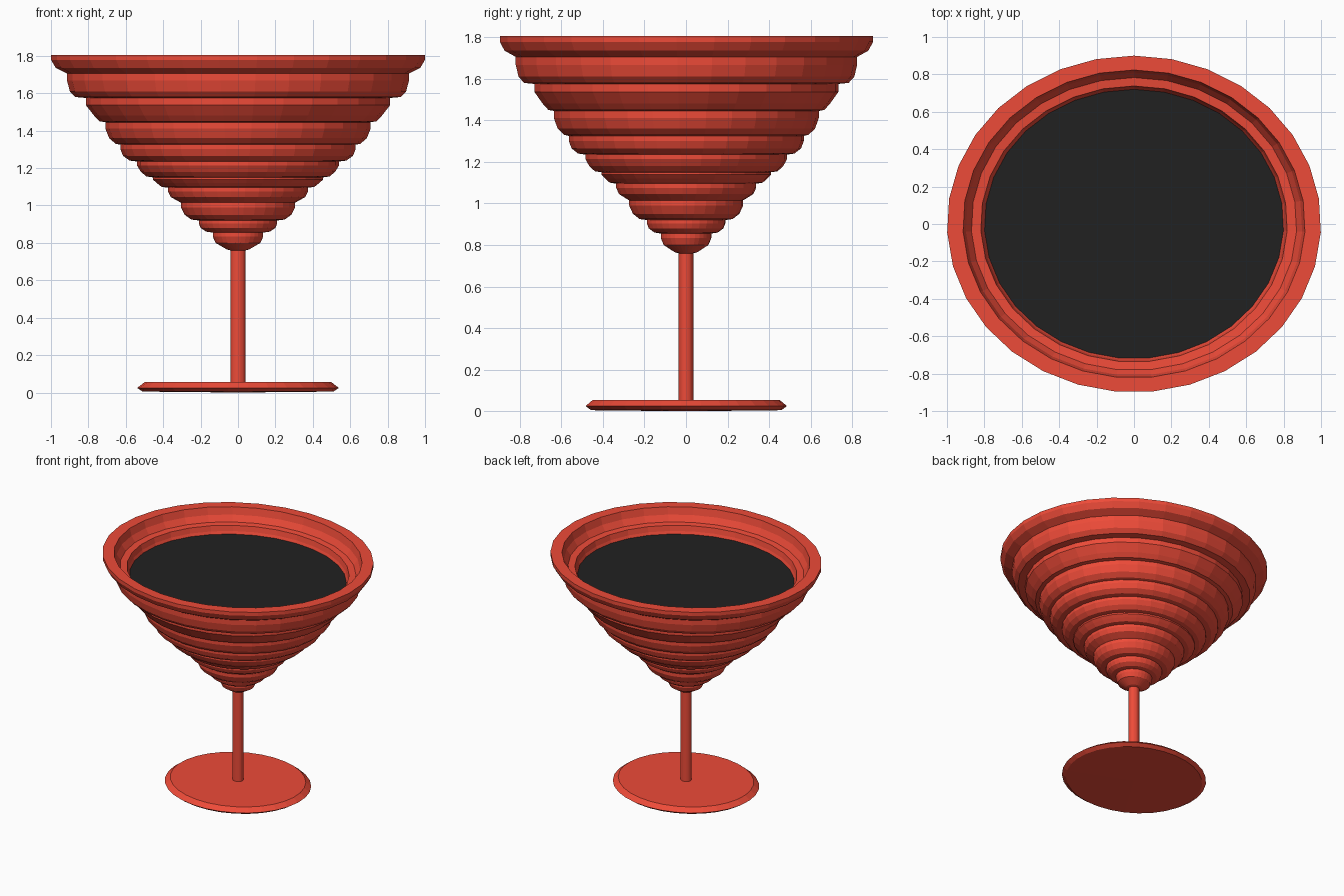
import bpy, bmesh, math

if "Cube" in bpy.data.objects:
    bpy.data.objects.remove(bpy.data.objects["Cube"])

SIDES = 31
Y_SQUASH = 0.9   # the whole glass is slightly oval


def material(name, colour):
    m = bpy.data.materials.new(name)
    m.diffuse_color = colour
    m.use_nodes = True
    m.node_tree.nodes["Principled BSDF"].inputs["Base Color"].default_value = m.diffuse_color
    return m


def lathe(name, profile, mat):
    """Revolve (radius, z) points listed bottom to top; radius 0 closes the end."""
    bm = bmesh.new()
    rows = []
    for r, z in profile:
        if r == 0:
            rows.append([bm.verts.new((0, 0, z))] * SIDES)
            continue
        row = []
        for i in range(SIDES):
            a = math.pi / 2 + 2 * math.pi * i / SIDES
            row.append(bm.verts.new((r * math.cos(a), r * math.sin(a) * Y_SQUASH, z)))
        rows.append(row)
    for lo, hi in zip(rows, rows[1:]):
        for i in range(SIDES):
            j = (i + 1) % SIDES
            bm.faces.new(list(dict.fromkeys((lo[i], lo[j], hi[j], hi[i]))))
    me = bpy.data.meshes.new(name)
    bm.to_mesh(me)
    bm.free()
    me.materials.append(mat)
    ob = bpy.data.objects.new(name, me)
    bpy.context.collection.objects.link(ob)
    return ob


red = material("red", (0.85, 0.07, 0.04, 1))
black = material("black", (0.015, 0.015, 0.015, 1))

# Foot and stem
lathe("foot", [(0, 0), (0.51, 0.005), (0.54, 0.025), (0.50, 0.055), (0, 0.055)], red)
lathe("stem", [(0.04, 0.05), (0.04, 0.78)], red)

# Bowl tiers: bottom z, bottom radius, chamfer z, chamfer radius, top radius
tiers = [
    (0.765, 0.06, 0.80, 0.12, 0.135),
    (0.86, 0.17, 0.88, 0.20, 0.21),
    (0.925, 0.25, 0.95, 0.285, 0.305),
    (1.02, 0.315, 1.045, 0.36, 0.375),
    (1.10, 0.41, 1.12, 0.435, 0.455),
    (1.155, 0.49, 1.18, 0.52, 0.54),
    (1.24, 0.58, 1.265, 0.615, 0.63),
    (1.33, 0.655, 1.36, 0.69, 0.71),
    (1.45, 0.74, 1.48, 0.77, 0.815),
    (1.58, 0.87, 1.61, 0.90, 0.915),
    (1.71, 0.925, 1.735, 0.975, 1.0),
]
profile = [(0.04, 0.76)]
for k, (zb, rb, zc, rc, rt) in enumerate(tiers):
    zt = tiers[k + 1][0] - 0.005 if k + 1 < len(tiers) else 1.805
    profile += [(rb, zb), (rc, zc), (rt, zc + (zt - zc) * 0.6), (rt, zt)]
# Flat rim, then stepped inner wall down to the drink
profile += [(0.915, 1.805), (0.90, 1.75), (0.87, 1.705), (0.82, 1.70),
            (0.81, 1.66), (0.78, 1.60)]
lathe("bowl", profile, red)

# Drink
lathe("drink", [(0.80, 1.64), (0, 1.64)], black)
